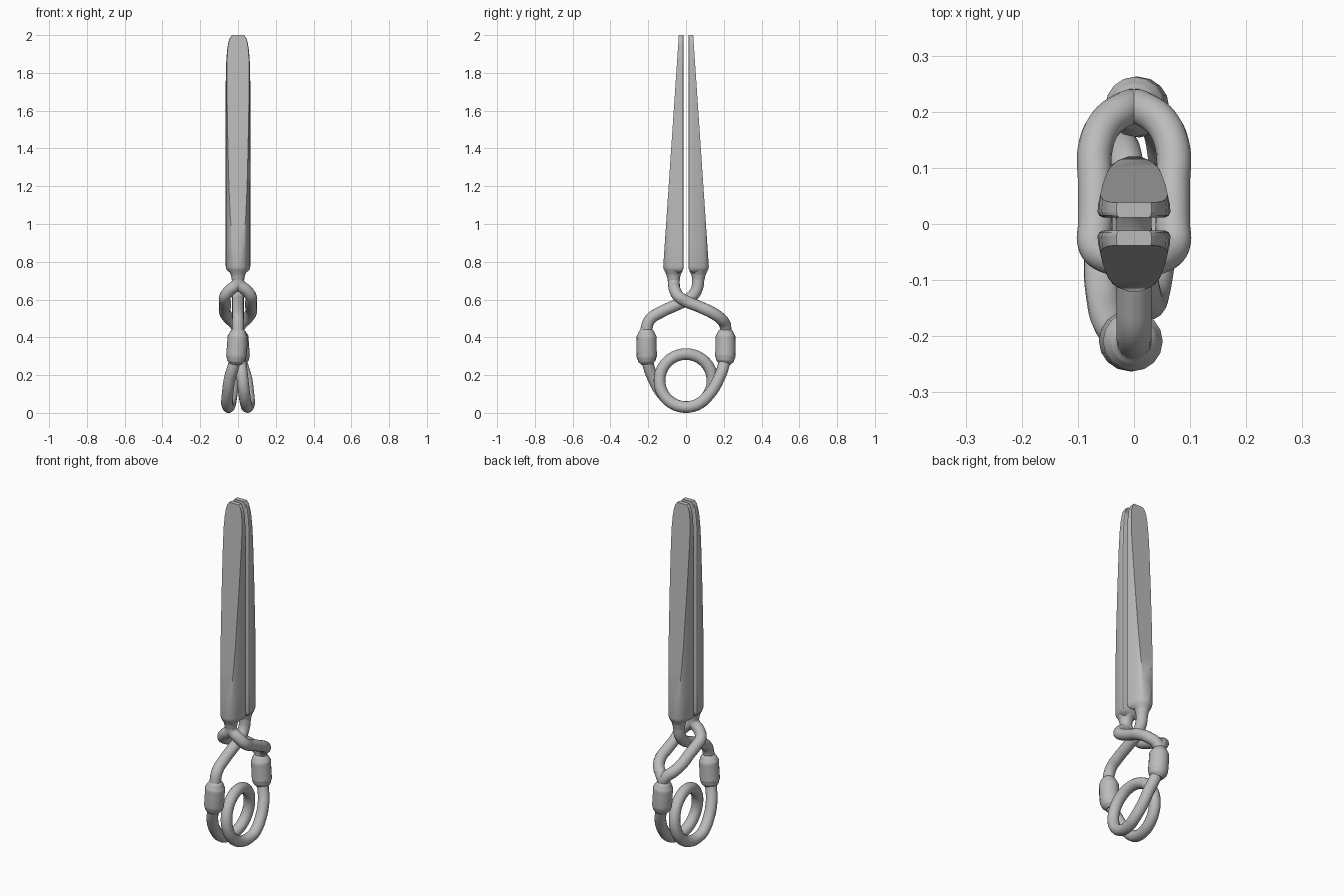
import bpy, bmesh, math
from mathutils import Vector

if "Cube" in bpy.data.objects:
    bpy.data.objects.remove(bpy.data.objects["Cube"], do_unlink=True)

steel = bpy.data.materials.new("grey metal")
steel.use_nodes = True
GREY = (0.5, 0.5, 0.5, 1)
steel.diffuse_color = GREY
steel.node_tree.nodes["Principled BSDF"].inputs["Base Color"].default_value = GREY
ROD = 0.031


def finish(name, mesh, angle=30):
    mesh.materials.clear()
    mesh.materials.append(steel)
    ob = bpy.data.objects.new(name, mesh)
    bpy.context.collection.objects.link(ob)
    bpy.ops.object.select_all(action="DESELECT")
    ob.select_set(True)
    bpy.context.view_layer.objects.active = ob
    bpy.ops.object.shade_smooth_by_angle(angle=math.radians(angle))
    return ob


def tube(name, points, radii=None, flip=1):
    """Round bar through points; flip=-1 turns it half a turn about z."""
    curve = bpy.data.curves.new(name, "CURVE")
    curve.dimensions = "3D"
    curve.bevel_depth = ROD
    curve.bevel_resolution = 6
    curve.resolution_u = 6
    curve.use_fill_caps = True
    spline = curve.splines.new("BEZIER")
    spline.bezier_points.add(len(points) - 1)
    for i, (bp, (x, y, z)) in enumerate(zip(spline.bezier_points, points)):
        bp.co = (x * flip, y * flip, z)
        bp.handle_left_type = bp.handle_right_type = "AUTO"
        bp.radius = radii[i] if radii and i < len(radii) else 1
    temp = bpy.data.objects.new(name + "_path", curve)
    bpy.context.collection.objects.link(temp)
    bpy.context.view_layer.update()
    mesh = bpy.data.meshes.new_from_object(temp.evaluated_get(bpy.context.evaluated_depsgraph_get()))
    bpy.data.objects.remove(temp, do_unlink=True)
    return finish(name, mesh, 50)


def lerp(table, t):
    for (a, va), (b, vb) in zip(table, table[1:]):
        if t <= b:
            return va + (vb - va) * max(0, t - a) / (b - a)
    return table[-1][1]


# Jaw: D-shaped section cut by a sloping outer plane, with a rounded tip
HALF_WIDTH = [(.012, .056), (.015, .062), (.021, .065), (.035, .064), (.07, .056),
              (.095, .047), (.108, .037), (.116, .024), (.121, .008)]
TIP = [(1.75, 1), (1.85, .97), (1.92, .89), (1.96, .79), (1.985, .67), (2, .48)]
NECK = [(.735, .4), (.742, .6), (.75, .82), (.76, .95), (.775, 1)]
LEVELS = [z for z, s in NECK] + [.9, 1.05, 1.2, 1.35, 1.5, 1.65] + [z for z, s in TIP]
DEPTHS = [0, .03, .08, .2, .35, .5, .65, .77, .86, .93, 1]


def jaw(name, side):
    bm = bmesh.new()
    rings = []
    for z in LEVELS:
        outer = lerp([(.77, .121), (2, .038)], z)
        neck = lerp(NECK, z)
        # thin slices near the inner face keep its edge rounded
        ys = [.012, .015, .021] + [.021 + (outer - .021) * d for d in DEPTHS[1:]]
        half = [(lerp(HALF_WIDTH, y) * lerp(TIP, z) * neck, .066 + (y - .066) * neck) for y in ys]
        loop = half + [(-x, y) for x, y in reversed(half)]
        rings.append([bm.verts.new((x * side, y * side, z)) for x, y in loop])
    for low, high in zip(rings, rings[1:]):
        for i in range(len(low)):
            j = (i + 1) % len(low)
            bm.faces.new((low[i], low[j], high[j], high[i]))
    bm.faces.new(rings[0])
    bm.faces.new(rings[-1])
    bmesh.ops.recalc_face_normals(bm, faces=bm.faces)
    mesh = bpy.data.meshes.new(name)
    bm.to_mesh(mesh)
    bm.free()
    finish(name, mesh)


jaw("back_jaw", 1)
jaw("front_jaw", -1)

# Stems flaring into the jaws
FLARE = [1.6, 1.2, 1.03]
STEM = [(0, .066, .755), (0, .066, .73), (0, .065, .705)]

# Single crossing arm, from the back jaw to the front collar
tube("single_arm", STEM + [(0, .055, .65), (0, .02, .607), (0, -.05, .572), (0, -.13, .535),
                           (0, -.19, .495), (0, -.21, .44), (0, -.21, .4)], FLARE)

# Forked arm around it, from the front jaw to the back collar
for label, s in (("left", 1), ("right", -1)):
    # coordinates are given turned half a turn, as for the single arm
    tube(label + "_fork", STEM + [(.008 * s, .064, .68), (.045 * s, .058, .648), (.069 * s, .038, .615),
                                  (.069 * s, 0, .591), (.069 * s, -.07, .562), (.069 * s, -.135, .532),
                                  (.05 * s, -.18, .502), (.015 * s, -.206, .468),
                                  (0, -.21, .435), (0, -.21, .4)], FLARE, flip=-1)

# Collars joining the arms to the spring
for label, flip in (("front", 1), ("back", -1)):
    tube(label + "_collar", [(0, -.209, .442), (0, -.209, .428), (-.002, -.209, .403), (-.005, -.209, .35),
                             (-.009, -.208, .3), (-.012, -.206, .275), (-.014, -.204, .258)],
         [1, 1.35, 1.72, 1.74, 1.74, 1.5, 1], flip)

# Coil spring: one and a half turns with ends rising into the collars
lead = [(-.008, -.208, .31), (-.022, -.2, .255), (-.043, -.175, .185), (-.054, -.131, .108)]
coil = []
for a in range(-120, 301, 15):
    r = math.radians(a)
    coil.append((.05 * (a - 90) / 180, .14 * math.cos(r), .171 + .14 * math.sin(r)))
tail = [(-x, -y, z) for x, y, z in reversed(lead)]
tube("coil_spring", lead + coil + tail)
